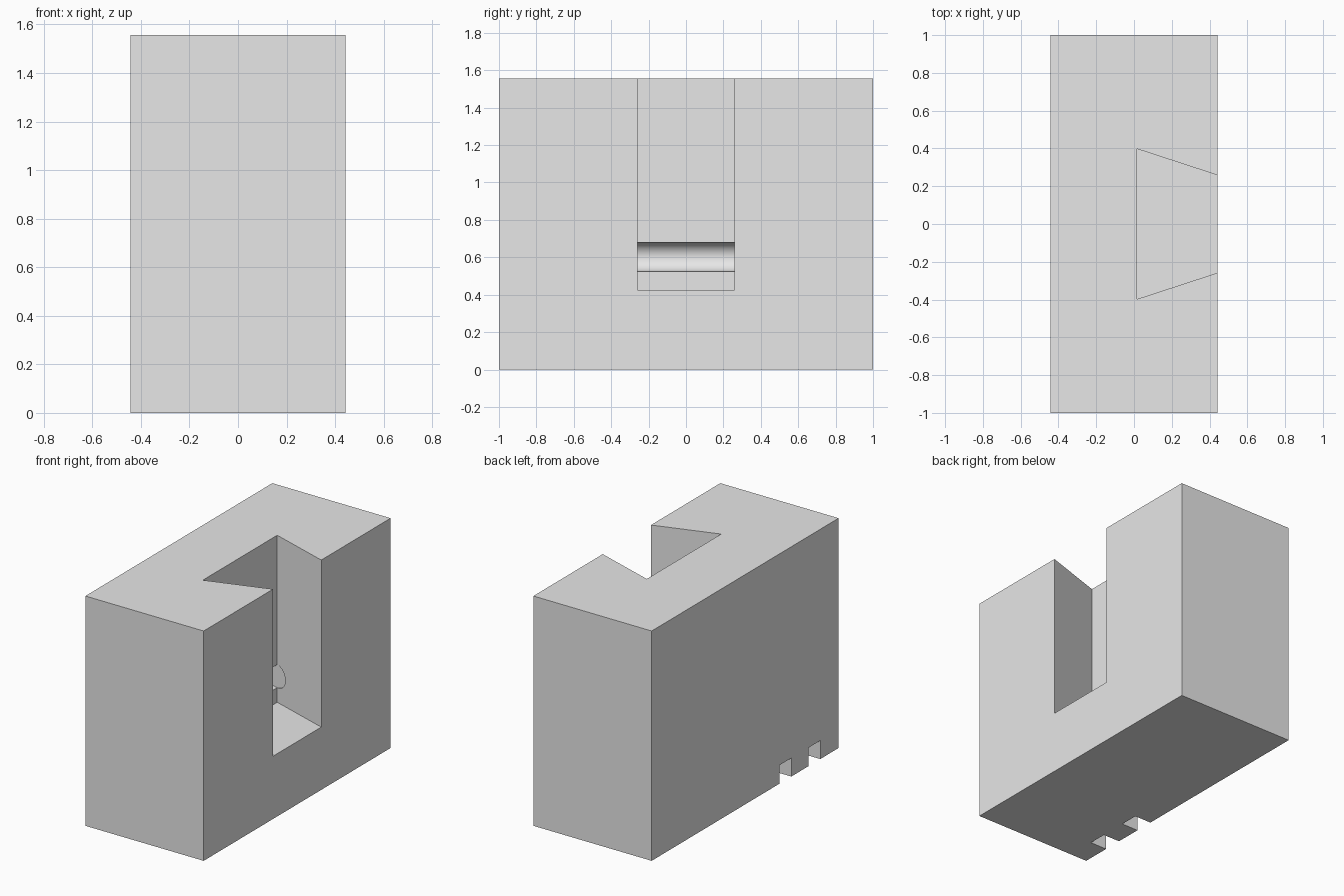
import bpy, bmesh, math
from mathutils import Matrix

cube = bpy.data.objects.get("Cube")
if cube:
    bpy.data.objects.remove(cube, do_unlink=True)

HALF_X, HALF_Y, HEIGHT = 0.443, 1.0, 1.556
SLOT_BACK, SLOT_FLOOR = 0.015, 0.425

grey = bpy.data.materials.new("plain grey")
grey.use_nodes = True
grey.diffuse_color = (0.8, 0.8, 0.8, 1)
grey.node_tree.nodes["Principled BSDF"].inputs["Base Color"].default_value = (0.8, 0.8, 0.8, 1)


def make_object(name, bm):
    bmesh.ops.recalc_face_normals(bm, faces=bm.faces)
    mesh = bpy.data.meshes.new(name)
    bm.to_mesh(mesh)
    bm.free()
    mesh.materials.append(grey)
    obj = bpy.data.objects.new(name, mesh)
    bpy.context.collection.objects.link(obj)
    return obj


def prism(name, outline, z0, z1):
    """Extrude an xy outline from z0 up to z1."""
    bm = bmesh.new()
    face = bm.faces.new([bm.verts.new((x, y, z0)) for x, y in outline])
    top = bmesh.ops.extrude_face_region(bm, geom=[face])["geom"]
    moved = [v for v in top if isinstance(v, bmesh.types.BMVert)]
    bmesh.ops.translate(bm, verts=moved, vec=(0, 0, z1 - z0))
    return make_object(name, bm)


def box(name, x0, x1, y0, y1, z0, z1):
    return prism(name, [(x0, y0), (x1, y0), (x1, y1), (x0, y1)], z0, z1)


# Main block
block = box("dovetail_block", -HALF_X, HALF_X, -HALF_Y, HALF_Y, 0, HEIGHT)

# Dovetail slot, open at the top and on the +x side
back_half, mouth_half = 0.398, 0.258
slope = (mouth_half - back_half) / (HALF_X - SLOT_BACK)
out_x = HALF_X + 0.1
out_half = back_half + slope * (out_x - SLOT_BACK)
cutters = [prism("slot_cutter",
                 [(SLOT_BACK, -back_half), (out_x, -out_half),
                  (out_x, out_half), (SLOT_BACK, back_half)],
                 SLOT_FLOOR, HEIGHT + 0.1)]

# Round groove across the back wall of the slot
bm = bmesh.new()
bmesh.ops.create_cone(bm, cap_ends=True, segments=64, radius1=0.078, radius2=0.078,
                      depth=2 * back_half + 0.002,
                      matrix=Matrix.Translation((SLOT_BACK, 0, 0.602))
                      @ Matrix.Rotation(math.pi / 2, 4, 'X'))
cutters.append(make_object("groove_cutter", bm))

# Two square notches along the lower -x edge
for y in (-0.43, -0.74):
    cutters.append(box("notch_cutter", -HALF_X - 0.1, -HALF_X + 0.125,
                       y - 0.064, y + 0.064, -0.1, 0.125))

# Cut everything out of the block, then drop the cutters
for cutter in cutters:
    cutter.hide_render = True
    mod = block.modifiers.new(cutter.name, 'BOOLEAN')
    mod.operation = 'DIFFERENCE'
    mod.solver = 'EXACT'
    mod.object = cutter
bpy.context.view_layer.update()
result = bpy.data.meshes.new_from_object(
    block.evaluated_get(bpy.context.evaluated_depsgraph_get()))
block.modifiers.clear()
block.data = result
for cutter in cutters:
    bpy.data.objects.remove(cutter, do_unlink=True)

# Smooth only the groove
bpy.ops.object.select_all(action='DESELECT')
block.select_set(True)
bpy.context.view_layer.objects.active = block
bpy.ops.object.shade_smooth_by_angle(angle=math.radians(15))
